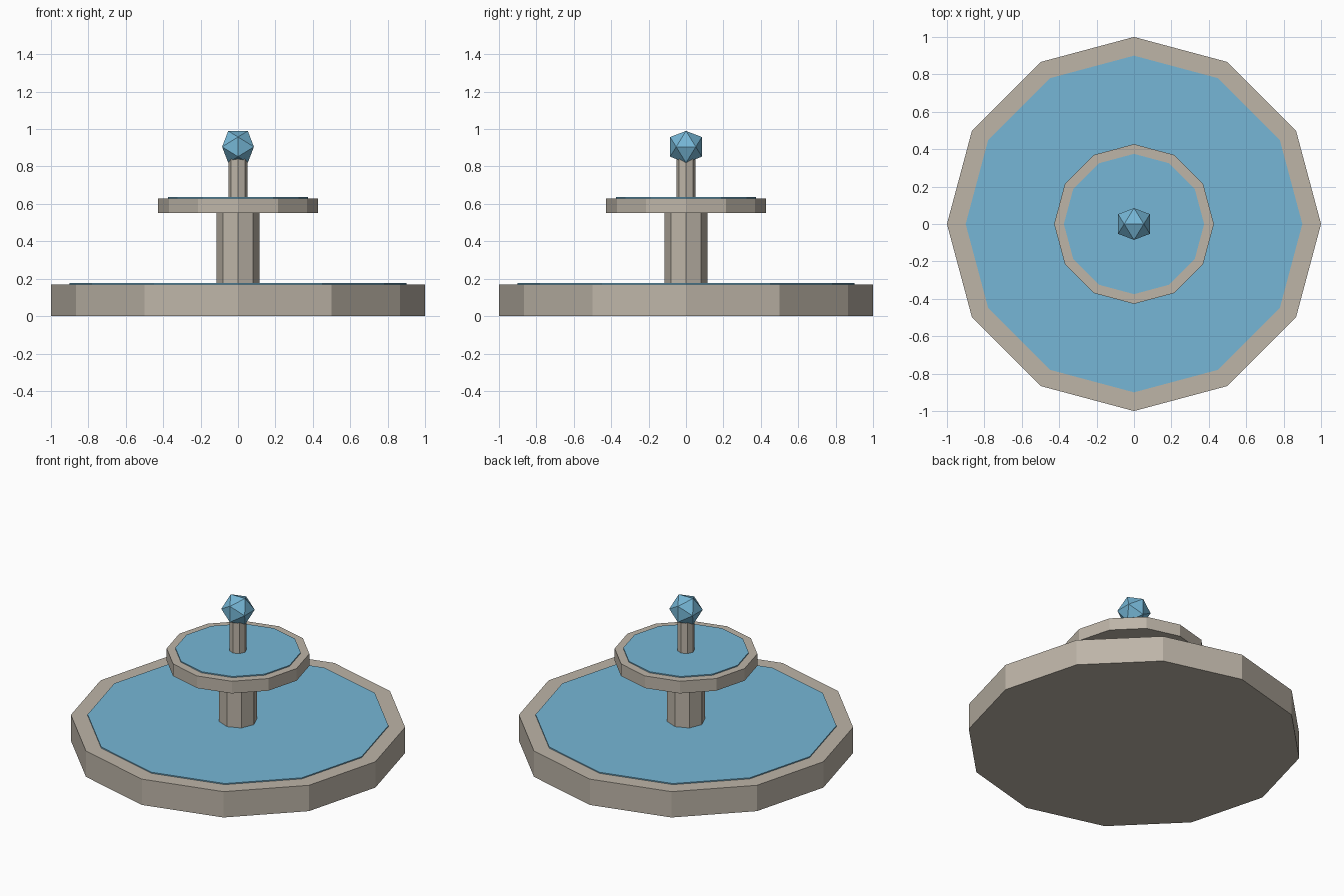
import bpy, bmesh, math

if "Cube" in bpy.data.objects:
    bpy.data.objects.remove(bpy.data.objects["Cube"])


def material(name, rgb):
    m = bpy.data.materials.new(name)
    m.diffuse_color = (*rgb, 1)
    m.use_nodes = True
    m.node_tree.nodes["Principled BSDF"].inputs["Base Color"].default_value = m.diffuse_color
    return m


STONE = material("warm_stone", (0.51, 0.46, 0.39))
WATER = material("blue_water", (0.18, 0.47, 0.67))


def finish(name, bm, mat):
    bmesh.ops.recalc_face_normals(bm, faces=bm.faces)
    mesh = bpy.data.meshes.new(name)
    bm.to_mesh(mesh)
    bm.free()
    mesh.materials.append(mat)
    ob = bpy.data.objects.new(name, mesh)
    bpy.context.collection.objects.link(ob)
    return ob


def drum(name, sides, radius, z0, z1, mat):
    """Upright flat-sided cylinder with a corner on the x axis."""
    bm = bmesh.new()
    ring = [bm.verts.new((radius * math.cos(2 * math.pi * i / sides),
                          radius * math.sin(2 * math.pi * i / sides), z0))
            for i in range(sides)]
    base = bm.faces.new(ring)
    top = bmesh.ops.extrude_face_region(bm, geom=[base], use_keep_orig=True)["geom"]
    verts = [g for g in top if isinstance(g, bmesh.types.BMVert)]
    bmesh.ops.translate(bm, verts=verts, vec=(0, 0, z1 - z0))
    return finish(name, bm, mat)


# Lower pool and its water, standing just proud of the rim
drum("lower_basin", 12, 1.0, 0.0, 0.17, STONE)
drum("lower_water", 12, 0.9, 0.15, 0.177, WATER)

# Column carrying the upper bowl
drum("column", 8, 0.115, 0.17, 0.56, STONE)
drum("upper_basin", 12, 0.427, 0.55, 0.63, STONE)
drum("upper_water", 12, 0.375, 0.61, 0.637, WATER)

# Thin spout
drum("spout", 8, 0.052, 0.63, 0.86, STONE)

# Twenty-sided water ball, with edges aligned to the axes
bm = bmesh.new()
t = 0.085
s = t / ((1 + math.sqrt(5)) / 2)
for a in (-s, s):
    for b in (-t, t):
        for co in ((a, 0, b), (0, b, a), (b, a, 0)):
            bm.verts.new((co[0], co[1], co[2] + 0.905))
bmesh.ops.convex_hull(bm, input=bm.verts)
finish("water_ball", bm, WATER)
